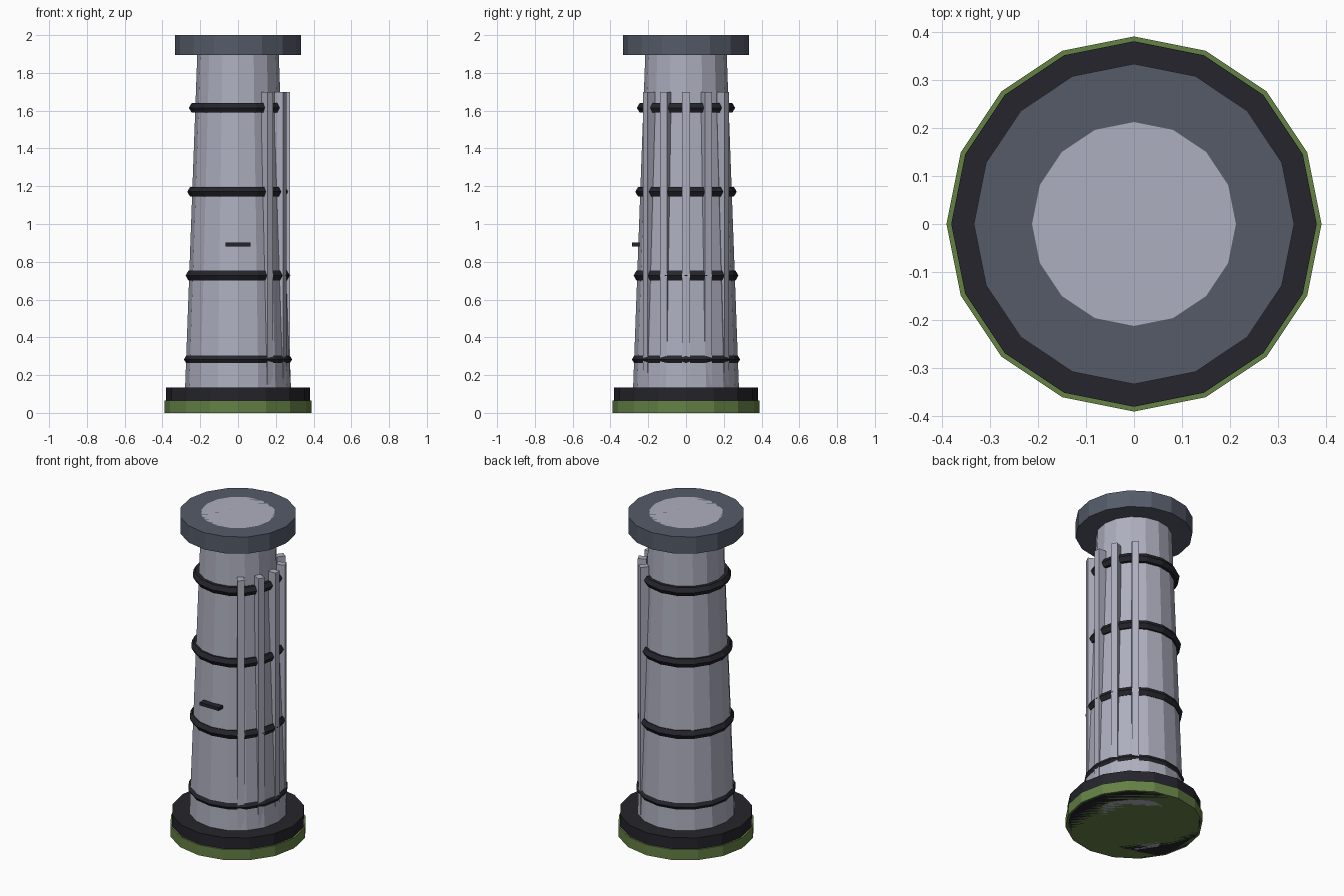
import bpy
import math

if "Cube" in bpy.data.objects:
    bpy.data.objects.remove(bpy.data.objects["Cube"])


def material(name, rgb):
    m = bpy.data.materials.new(name)
    m.diffuse_color = (*rgb, 1)
    m.use_nodes = True
    m.node_tree.nodes["Principled BSDF"].inputs["Base Color"].default_value = m.diffuse_color
    return m


PALE = material("pale_steel", (0.42, 0.43, 0.52))
SLATE = material("slate", (0.09, 0.105, 0.14))
BLACK = material("near_black", (0.018, 0.018, 0.025))
GREEN = material("moss_green", (0.13, 0.22, 0.06))
SIDES = 16


def finish(name, mat):
    o = bpy.context.object
    o.name = name
    o.data.materials.append(mat)
    return o


def drum(name, r_bottom, r_top, z0, z1, mat):
    bpy.ops.mesh.primitive_cone_add(vertices=SIDES, radius1=r_bottom, radius2=r_top,
                                    depth=z1 - z0, location=(0, 0, (z0 + z1) / 2))
    return finish(name, mat)


def box(name, size, loc, angle, mat):
    bpy.ops.mesh.primitive_cube_add(size=1, location=loc, rotation=(0, 0, angle))
    o = finish(name, mat)
    o.scale = size
    return o


# Tapered tower body, foot and top cap
drum("body", 0.285, 0.212, 0, 2, PALE)
drum("foot", 0.38, 0.38, 0, 0.135, BLACK)
drum("foot_band", 0.39, 0.39, 0, 0.065, GREEN)
drum("cap", 0.333, 0.333, 1.895, 2, SLATE)

# Hexagonal-section hoops around the body
for i, z in enumerate((0.283, 0.727, 1.171, 1.615)):
    bpy.ops.mesh.primitive_torus_add(major_segments=SIDES, minor_segments=6,
                                     major_radius=0.256 - 0.0087 * i,
                                     minor_radius=0.03, location=(0, 0, z))
    finish(f"hoop_{i + 1}", BLACK)

# Upright fins fanned around the right side
for i in range(-2, 3):
    a = 0.45 * i
    box(f"fin_{i + 3}", (0.05, 0.04, 1.55),
        (0.25 * math.cos(a), 0.25 * math.sin(a), 0.925), a, PALE)

# Small bar on the front
box("front_bar", (0.132, 0.04, 0.02), (0, -0.265, 0.892), 0, BLACK)
